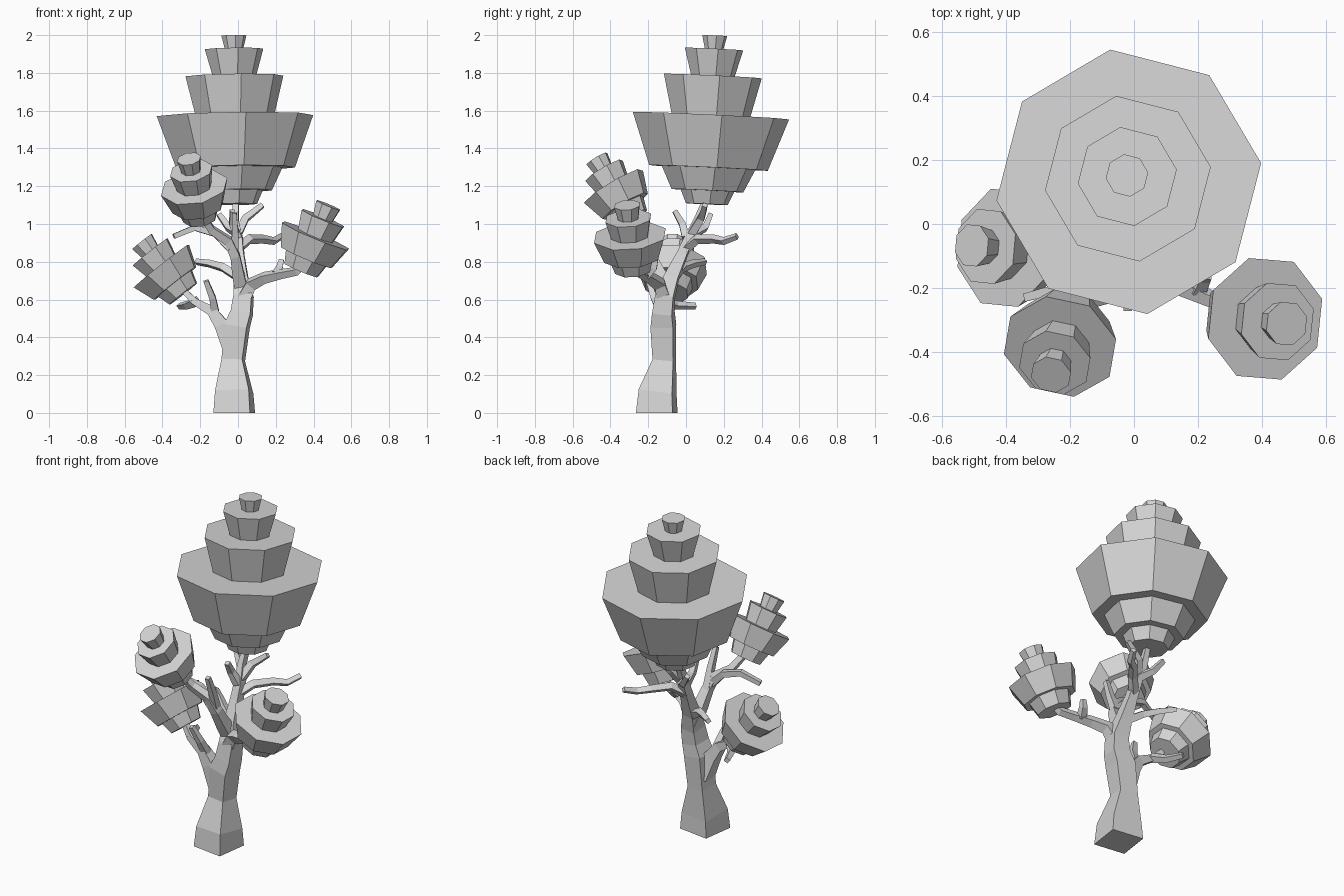
import bpy, bmesh, math
from mathutils import Vector, Quaternion

cube = bpy.data.objects.get("Cube")
if cube:
    bpy.data.objects.remove(cube, do_unlink=True)

grey = bpy.data.materials.new("plain_grey")
grey.use_nodes = True
GREY = (0.67, 0.67, 0.67, 1)
grey.diffuse_color = GREY
grey.node_tree.nodes["Principled BSDF"].inputs["Base Color"].default_value = GREY


def loft(name, rings):
    """Skin a list of rings into one closed, flat-shaded mesh."""
    bm = bmesh.new()
    loops = [[bm.verts.new(p) for p in ring] for ring in rings]
    for a, b in zip(loops, loops[1:]):
        for i in range(len(a)):
            j = (i + 1) % len(a)
            bm.faces.new((a[i], a[j], b[j], b[i]))
    bm.faces.new(loops[0][::-1])
    bm.faces.new(loops[-1])
    bmesh.ops.recalc_face_normals(bm, faces=bm.faces)
    mesh = bpy.data.meshes.new(name)
    bm.to_mesh(mesh)
    bm.free()
    mesh.materials.append(grey)
    bpy.context.collection.objects.link(bpy.data.objects.new(name, mesh))


def ring(center, rot, radius, sides, phase):
    steps = [phase + math.tau * i / sides for i in range(sides)]
    return [center + rot @ Vector((math.cos(a), math.sin(a), 0)) * radius for a in steps]


def branch(name, points, radii, phase=math.pi / 4):
    """Tapered four-sided limb along a path, carrying its frame from ring to ring."""
    pts = [Vector(p) for p in points]
    rot, axis, rings = Quaternion(), Vector((0, 0, 1)), []
    for i, p in enumerate(pts):
        tangent = (pts[min(i + 1, len(pts) - 1)] - pts[max(i - 1, 0)]).normalized()
        if p.z == 0:
            tangent = axis.copy()
        rot = axis.rotation_difference(tangent) @ rot
        axis = tangent
        rings.append(ring(p, rot, radii[i], 4, phase))
    loft(name, rings)


# Tiers of a crown: height, lower radius and upper radius, as shares of its length
TOP_TIERS = [(0.08, 0.125, 0.16), (0.215, 0.215, 0.28), (0.525, 0.355, 0.468),
             (0.76, 0.235, 0.293), (0.92, 0.13, 0.175), (1.0, 0.055, 0.075)]
SIDE_TIERS = [(0.2, 0.26, 0.32), (0.53, 0.4, 0.52), (0.8, 0.27, 0.33), (1.0, 0.15, 0.185)]


def crown(name, base, tip, tiers, width=1.0, phase=0.14):
    """Stacked octagonal tiers, each flaring upward, set along a leaning axis."""
    base, tip = Vector(base), Vector(tip)
    axis = tip - base
    rot = Vector((0, 0, 1)).rotation_difference(axis)
    size, low, rings = axis.length * width, 0, []
    for high, r_low, r_high in tiers:
        rings.append(ring(base + axis * low, rot, r_low * size, 8, phase))
        rings.append(ring(base + axis * high, rot, r_high * size, 8, phase))
        low = high
    loft(name, rings)


# Foliage
crown("top_crown", (-0.01, 0.11, 1.105), (-0.022, 0.152, 1.998), TOP_TIERS)
crown("left_crown", (0.335, -0.28, 0.755), (0.478, -0.312, 1.1), SIDE_TIERS, 1.03, 0.3)
crown("front_crown", (-0.2, -0.285, 1.03), (-0.26, -0.472, 1.345), SIDE_TIERS, 0.95, 0.2)
crown("right_crown", (-0.29, -0.083, 0.63), (-0.508, -0.067, 0.907), SIDE_TIERS, 1.06, 0.3)

# Trunk
branch("trunk",
       [(-0.02, -0.155, 0), (-0.02, -0.15, 0.11), (-0.025, -0.115, 0.28), (-0.005, -0.12, 0.46),
        (0.02, -0.12, 0.53), (0.03, -0.11, 0.62), (0.015, -0.075, 0.72), (0.005, -0.02, 0.84),
        (0, 0.02, 0.93), (-0.015, 0.06, 1.02), (-0.01, 0.1, 1.12)],
       [0.138, 0.127, 0.078, 0.085, 0.075, 0.068, 0.052, 0.038, 0.034, 0.026, 0.02],
       phase=math.pi / 4 - 0.14)

# Main limbs carrying the side crowns
branch("right_limb",
       [(-0.035, -0.12, 0.34), (-0.09, -0.13, 0.47), (-0.14, -0.13, 0.54),
        (-0.23, -0.12, 0.59), (-0.3, -0.09, 0.66)],
       [0.065, 0.052, 0.038, 0.026, 0.02])
branch("left_limb",
       [(0.02, -0.11, 0.58), (0.07, -0.14, 0.68), (0.14, -0.19, 0.715),
        (0.23, -0.23, 0.735), (0.31, -0.26, 0.75), (0.37, -0.285, 0.81)],
       [0.055, 0.042, 0.034, 0.028, 0.026, 0.02])
branch("front_limb",
       [(0.02, -0.09, 0.64), (0.0, -0.14, 0.74), (-0.015, -0.185, 0.83), (-0.05, -0.21, 0.91),
        (-0.14, -0.24, 0.97), (-0.2, -0.29, 1.06)],
       [0.05, 0.044, 0.036, 0.032, 0.027, 0.022])

# Bare twigs
TWIGS = {
    "back_left_twig": [(0, 0, 0.87), (0.06, 0.06, 0.92), (0.13, 0.15, 0.92), (0.19, 0.2, 0.91), (0.23, 0.27, 0.935)],
    "front_right_twig": [(-0.04, -0.2, 0.87), (-0.12, -0.19, 0.95), (-0.23, -0.2, 0.98), (-0.34, -0.23, 0.935)],
    "front_twig": [(-0.02, -0.18, 0.84), (-0.015, -0.22, 0.95), (-0.02, -0.26, 1.06)],
    "upper_left_twig": [(0, 0.03, 0.95), (0.04, 0.08, 1.03), (0.08, 0.09, 1.06), (0.13, 0.1, 1.1)],
    "upper_front_twig": [(0, 0, 0.93), (-0.03, -0.02, 1.0), (-0.03, -0.06, 1.07)],
    "upper_back_twig": [(0, 0.04, 0.95), (-0.05, 0.1, 0.98), (-0.1, 0.13, 1.05)],
    "middle_right_twig": [(0, -0.06, 0.72), (-0.08, -0.02, 0.77), (-0.15, 0.04, 0.79), (-0.22, 0.1, 0.8)],
    "lower_right_twig": [(-0.12, -0.13, 0.53), (-0.135, -0.17, 0.61), (-0.17, -0.2, 0.7)],
    "low_end_twig": [(-0.22, -0.12, 0.59), (-0.27, -0.05, 0.57), (-0.31, 0.05, 0.565)],
    "left_limb_twig": [(0.2, -0.21, 0.73), (0.22, -0.17, 0.77), (0.23, -0.16, 0.81)],
}
for name, path in TWIGS.items():
    branch(name, path, [0.03 - 0.012 * i / (len(path) - 1) for i in range(len(path))])
